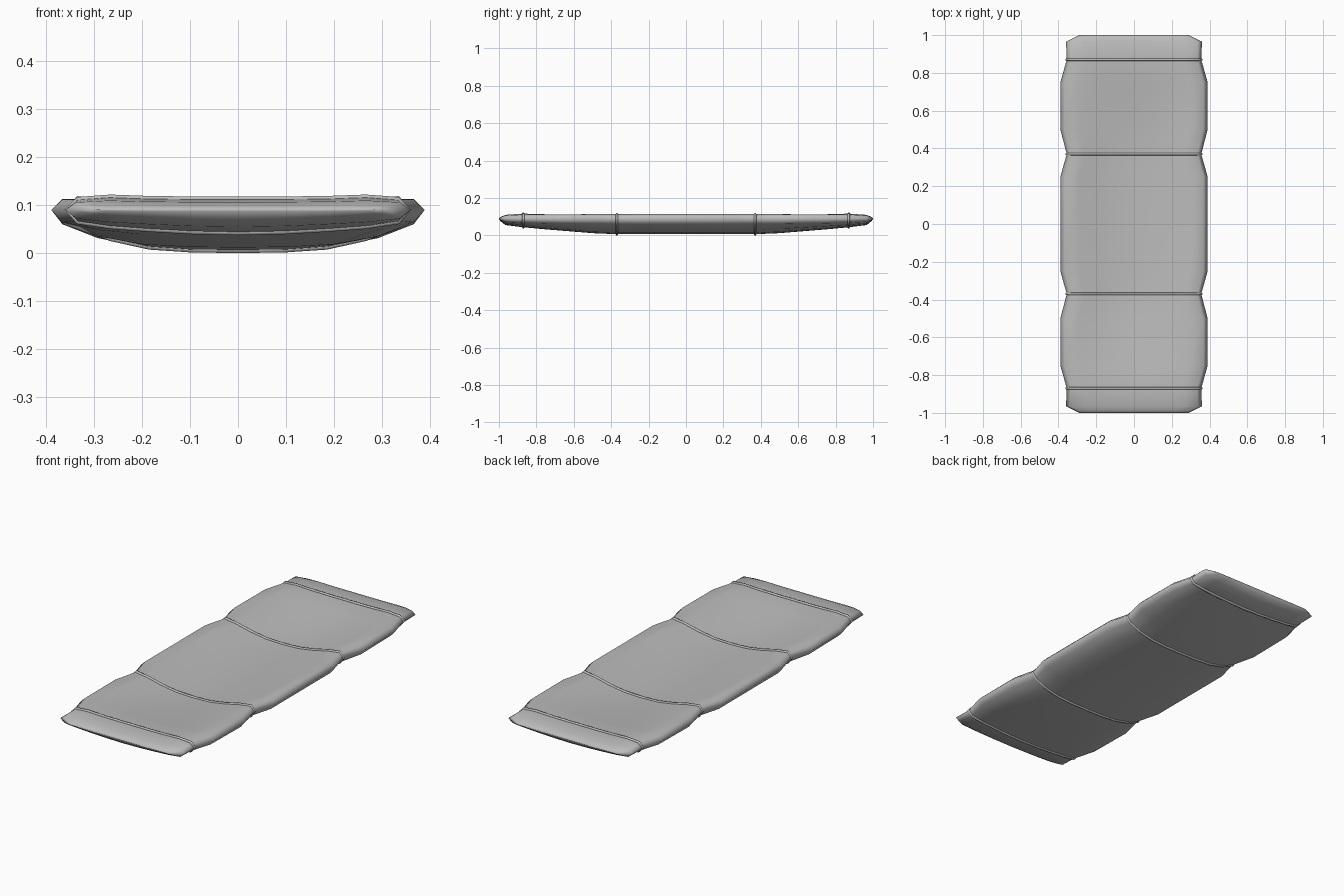
import bpy
import bmesh
from mathutils import Vector

cube = bpy.data.objects.get("Cube")
if cube:
    bpy.data.objects.remove(cube, do_unlink=True)

grey = bpy.data.materials.new("soft_grey")
grey.use_nodes = True
grey.diffuse_color = (0.5, 0.5, 0.5, 1)
grey.node_tree.nodes["Principled BSDF"].inputs["Base Color"].default_value = grey.diffuse_color

# Half cross-section: width fractions, then heights where flat and where sagging
ACROSS = (0, 0.27, 0.52, 0.75, 0.94, 1)
TOP_FLAT = (0.112, 0.112, 0.113, 0.116, 0.111, 0.09)
TOP_SAG = (0.068, 0.071, 0.085, 0.104, 0.113, 0.09)
LOW_FLAT = (0.043, 0.045, 0.05, 0.056, 0.066, 0.09)
LOW_SAG = (0.006, 0.007, 0.013, 0.031, 0.06, 0.09)
RIM = 0.09


def section(width, sag, pinch=1.0):
    """Closed (x, z) outline of the pad at one station."""
    def half(flat, sagged):
        return [(u * width, RIM + (f + (s - f) * sag - RIM) * pinch)
                for u, f, s in zip(ACROSS, flat, sagged)]
    top, low = half(TOP_FLAT, TOP_SAG), half(LOW_FLAT, LOW_SAG)
    right = top + low[-2::-1]
    left = [(-x, z) for x, z in right[-2:0:-1]]
    return [Vector(p) for p in right + left]


def loft(name, rings, closed=False):
    """Skin a list of (y, outline) rings into one smooth object."""
    bm = bmesh.new()
    loops = [[bm.verts.new((p.x, y, p.y)) for p in pts] for y, pts in rings]
    pairs = list(zip(loops, loops[1:]))
    if closed:
        pairs.append((loops[-1], loops[0]))
    else:
        bm.faces.new(loops[0])
        bm.faces.new(loops[-1])
    for a, b in pairs:
        for i in range(len(a)):
            j = (i + 1) % len(a)
            bm.faces.new((a[i], a[j], b[j], b[i]))
    bmesh.ops.recalc_face_normals(bm, faces=bm.faces[:])
    for face in bm.faces:
        face.smooth = True
    mesh = bpy.data.meshes.new(name)
    bm.to_mesh(mesh)
    bm.free()
    mesh.materials.append(grey)
    obj = bpy.data.objects.new(name, mesh)
    bpy.context.collection.objects.link(obj)
    return obj


def grow(pts, amount):
    """Offset an outline outward."""
    out = []
    for i, p in enumerate(pts):
        t = (pts[(i + 1) % len(pts)] - pts[i - 1]).normalized()
        out.append(p + Vector((-t.y, t.x)) * amount)
    return out


# Stations from the middle to one end: y, half width, sag, pinch
STATIONS = [
    (0.25, 0.39, 1, 1), (0.37, 0.356, 1, 1), (0.5, 0.39, 0.85, 1),
    (0.75, 0.39, 0.3, 1), (0.87, 0.356, 0, 1), (0.965, 0.36, 0, 0.75),
    (0.99, 0.31, 0, 0.35), (1.0, 0.29, 0, 0.06),
]

# Quilted pad, mirrored front to back
half = [(y, section(w, s, k)) for y, w, s, k in STATIONS]
loft("pad", [(-y, pts) for y, pts in reversed(half)] + half)

# Thin straps wrapped round each narrow waist
STRAP = ((-0.008, -0.004), (-0.004, 0.006), (0.004, 0.006), (0.008, -0.004))
for place, y, sag in (("inner", 0.37, 1), ("outer", 0.87, 0)):
    for end, sign in (("front", -1), ("back", 1)):
        outline = section(0.356, sag)
        loft(f"{end}_{place}_strap",
             [(sign * y + dy, grow(outline, out)) for dy, out in STRAP], closed=True)
